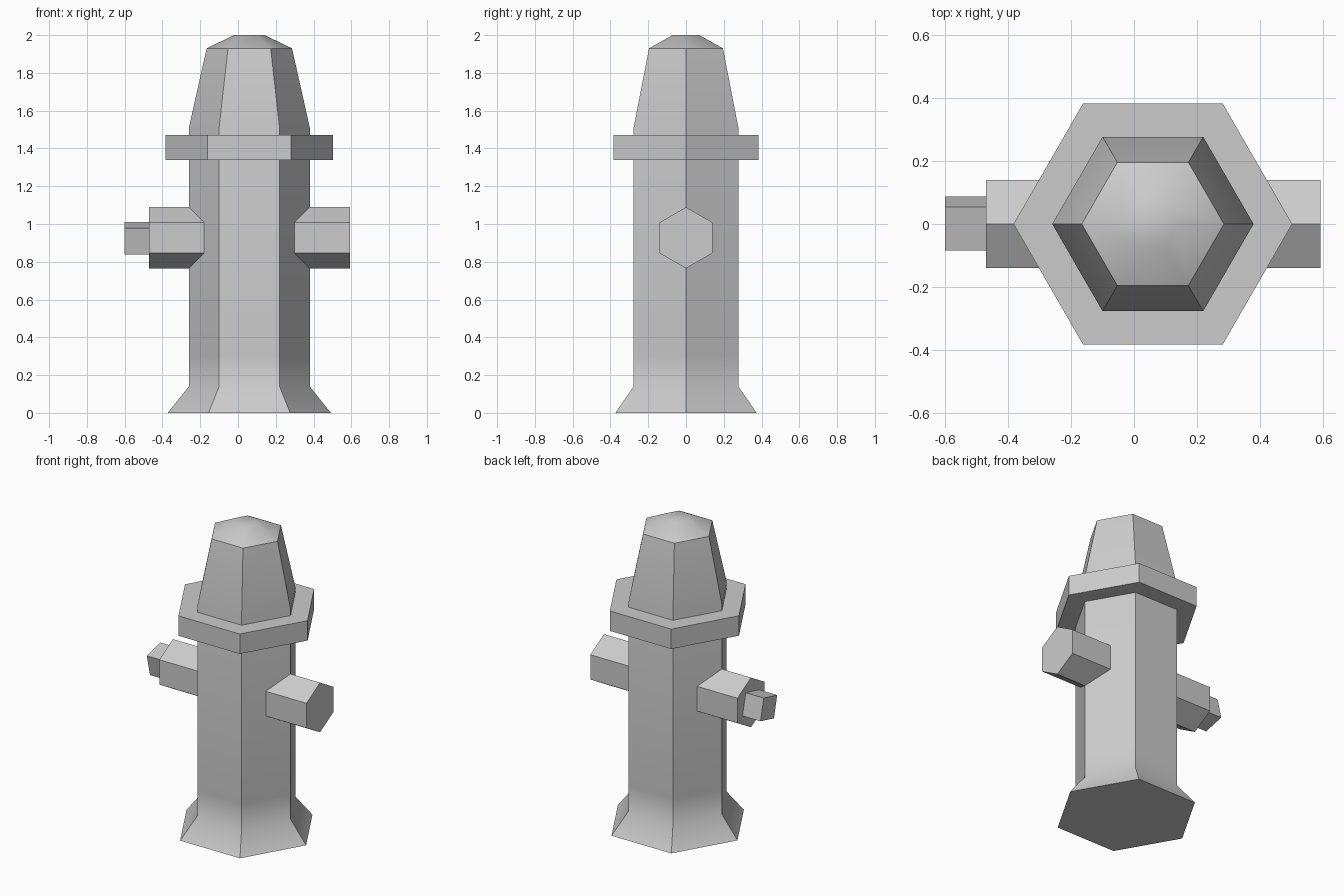
import bpy, bmesh
from math import radians, pi, cos, sin
from mathutils import Matrix, Vector

if "Cube" in bpy.data.objects:
    bpy.data.objects.remove(bpy.data.objects["Cube"])


def loft(name, sides, rings, matrix, turn=0.0, smooth=False):
    """Stack regular polygons given as (radius, height) and cap both ends."""
    bm = bmesh.new()
    loops = []
    for r, h in rings:
        angles = [turn + 2 * pi * i / sides for i in range(sides)]
        loops.append([bm.verts.new((r * cos(a), r * sin(a), h)) for a in angles])
    for low, high in zip(loops, loops[1:]):
        for i in range(sides):
            j = (i + 1) % sides
            bm.faces.new((low[i], low[j], high[j], high[i]))
    bm.faces.new(loops[0][::-1])
    bm.faces.new(loops[-1])
    bm.transform(matrix)
    bmesh.ops.recalc_face_normals(bm, faces=bm.faces)
    mesh = bpy.data.meshes.new(name)
    bm.to_mesh(mesh)
    bm.free()
    obj = bpy.data.objects.new(name, mesh)
    bpy.context.collection.objects.link(obj)
    if smooth:
        bpy.ops.object.select_all(action='DESELECT')
        obj.select_set(True)
        bpy.context.view_layer.objects.active = obj
        bpy.ops.object.shade_smooth_by_angle(angle=radians(40))
    return obj


upright = Matrix.Translation((0.06, 0, 0))


def sideways(y, z):
    # local x -> y, local y -> z, local z -> x
    return Matrix(((0, 0, 1, 0), (1, 0, 0, y), (0, 1, 0, z), (0, 0, 0, 1)))


# Flared base, barrel and tapered bonnet
loft("barrel", 6, [(0.432, 0), (0.32, 0.14), (0.32, 0.3), (0.32, 1.51),
                   (0.226, 1.93), (0.081, 2.0)], upright, smooth=True)

# Wide flange under the bonnet
loft("flange", 6, [(0.443, 1.34), (0.443, 1.47)], upright)

# Hexagonal outlets, one bar through the barrel
loft("side_outlets", 6, [(0.162, -0.47), (0.162, 0.593)],
     sideways(0, 0.927), turn=pi / 2)

# Slightly turned square nut on the left outlet
loft("outlet_nut", 4, [(0.101, -0.60), (0.101, -0.46)],
     sideways(0.002, 0.925), turn=radians(58.5))
